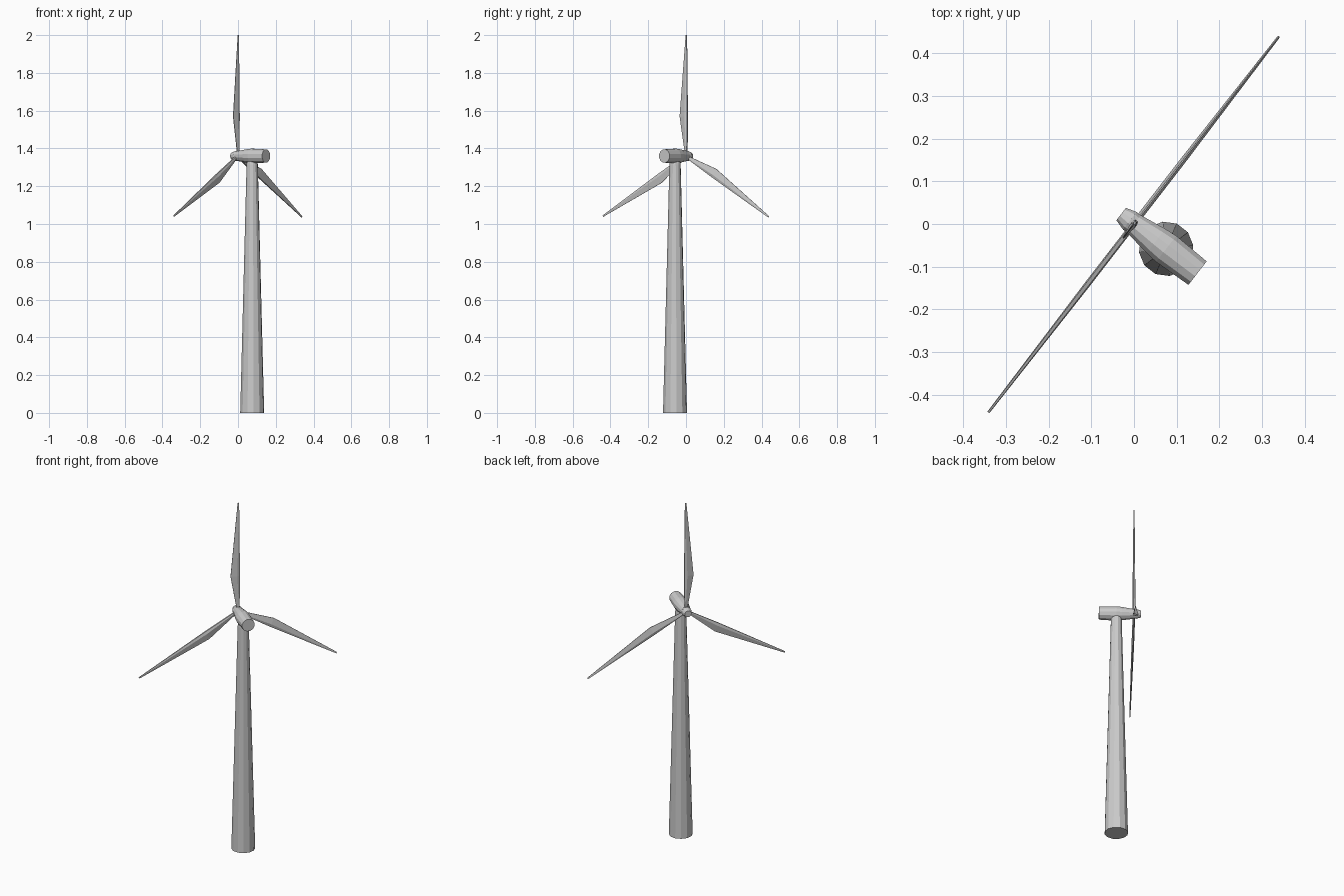
import bpy, bmesh, math
from mathutils import Matrix, Vector

if "Cube" in bpy.data.objects:
    bpy.data.objects.remove(bpy.data.objects["Cube"])

HUB_Z = 1.36
YAW = Matrix.Rotation(math.radians(52.3), 4, 'Z')   # local +Y is the wind direction
HUB = Matrix.Translation((0, 0, HUB_Z))


def loft(name, rings, matrix):
    """Skin a list of equal-sized point rings and cap both ends."""
    bm = bmesh.new()
    loops = [[bm.verts.new(p) for p in ring] for ring in rings]
    n = len(loops[0])
    for a, b in zip(loops, loops[1:]):
        for i in range(n):
            j = (i + 1) % n
            bm.faces.new((a[i], a[j], b[j], b[i]))
    bm.faces.new(loops[0])
    bm.faces.new(loops[-1])
    bmesh.ops.recalc_face_normals(bm, faces=bm.faces)
    bm.transform(matrix)
    mesh = bpy.data.meshes.new(name)
    bm.to_mesh(mesh)
    bm.free()
    obj = bpy.data.objects.new(name, mesh)
    bpy.context.collection.objects.link(obj)
    return obj


def lathe(name, profile, matrix, sides=12):
    """Round part along Z from (radius, height) pairs."""
    angles = [2 * math.pi * (i + 0.5) / sides for i in range(sides)]
    rings = [[Vector((r * math.cos(a), r * math.sin(a), h)) for a in angles]
             for r, h in profile]
    return loft(name, rings, matrix)


# Tapered tower, standing behind the rotor
lathe("tower", [(0.064, 0), (0.030, 1.315), (0.026, 1.345)],
      YAW @ Matrix.Translation((0, -0.095, 0)))

# Nacelle and nose, lying along the rotor axis
ALONG_Y = Matrix.Rotation(-math.pi / 2, 4, 'X')
lathe("nacelle", [(0.036, -0.188), (0.040, -0.095), (0.037, -0.065), (0.027, 0.0)],
      YAW @ HUB @ ALONG_Y)
lathe("nose", [(0.026, -0.002), (0.027, 0.012), (0.019, 0.038)],
      YAW @ HUB @ ALONG_Y)

# Three blades: stations are (distance, trailing edge, leading edge, half thickness)
stations = [(0.0, -0.008, 0.008, 0.007),
            (0.03, -0.010, 0.008, 0.007),
            (0.21, -0.042, 0.010, 0.007),
            (0.64, -0.002, 0.006, 0.003)]
sections = []
for d, back, front, t in stations:
    mid = back + (front - back) * 0.7
    sections.append([Vector(p) for p in (
        (back, t * 0.2, d), (mid, t, d), (front, t * 0.6, d),
        (front, -t * 0.6, d), (mid, -t, d), (back, -t * 0.2, d))])
for k in range(3):
    spin = Matrix.Rotation(math.radians(120 * k), 4, 'Y')
    loft(f"blade_{k + 1}", sections, YAW @ HUB @ spin)
